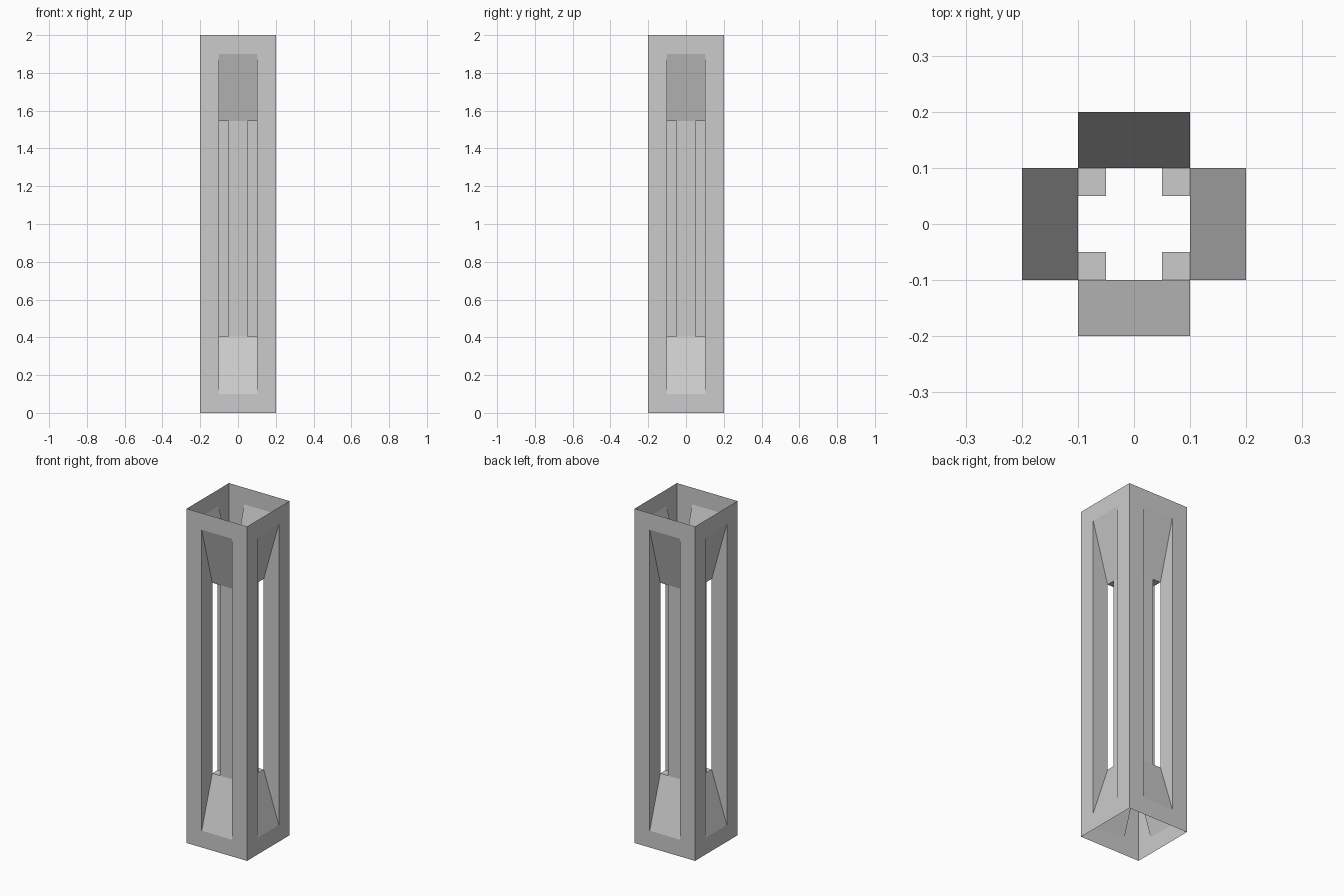
import bpy
import bmesh
from math import pi
from mathutils import Matrix

if "Cube" in bpy.data.objects:
    bpy.data.objects.remove(bpy.data.objects["Cube"])

R = 0.2              # outer half width
W = 0.1              # half width of the openings, also the core radius
N = 0.05             # half width of a core arm
H = 2.0
Z0, Z1 = 0.1, 1.9    # outer opening
S0, S1 = 0.405, 1.545  # inner ends of the sloped reveals


def four_sided(name, faces):
    """Repeat the front faces (normals towards the viewer) round z."""
    bm = bmesh.new()
    for pts in faces:
        bm.faces.new([bm.verts.new(p) for p in pts])
    source = bm.faces[:]
    for k in range(1, 4):
        copy = bmesh.ops.duplicate(bm, geom=source)["geom"]
        verts = [v for v in copy if isinstance(v, bmesh.types.BMVert)]
        bmesh.ops.rotate(bm, verts=verts, matrix=Matrix.Rotation(k * pi / 2, 3, 'Z'))
    bmesh.ops.remove_doubles(bm, verts=bm.verts[:], dist=1e-5)
    mesh = bpy.data.meshes.new(name)
    bm.to_mesh(mesh)
    bm.free()
    bpy.context.collection.objects.link(bpy.data.objects.new(name, mesh))


def front_ring(outer, inner):
    """Four quads joining two front-facing rectangles (x, y, z0, z1)."""
    def rect(x, y, a, b):
        return [(-x, y, a), (x, y, a), (x, y, b), (-x, y, b)]
    o, i = rect(*outer), rect(*inner)
    return [(o[k], o[(k + 1) % 4], i[(k + 1) % 4], i[k]) for k in range(4)]


# Open-ended outer shell with a tall opening in every side
four_sided("outer_frame", front_ring((R, -R, 0, H), (W, -R, Z0, Z1)))

# Sloped ends and straight sides of the recesses
four_sided("recess_walls", front_ring((W, -R, Z0, Z1), (W, -W, S0, S1)))

# Hollow cross-shaped core: arm front, arm flanks and notch ends
four_sided("cross_core", [
    [(-N, -W, S0), (N, -W, S0), (N, -W, S1), (-N, -W, S1)],
    [(N, -W, S0), (N, -N, S0), (N, -N, S1), (N, -W, S1)],
    [(-N, -N, S0), (-N, -W, S0), (-N, -W, S1), (-N, -N, S1)],
    [(N, -W, S0), (W, -W, S0), (W, -N, S0), (N, -N, S0)],
    [(N, -N, S1), (W, -N, S1), (W, -W, S1), (N, -W, S1)],
])
